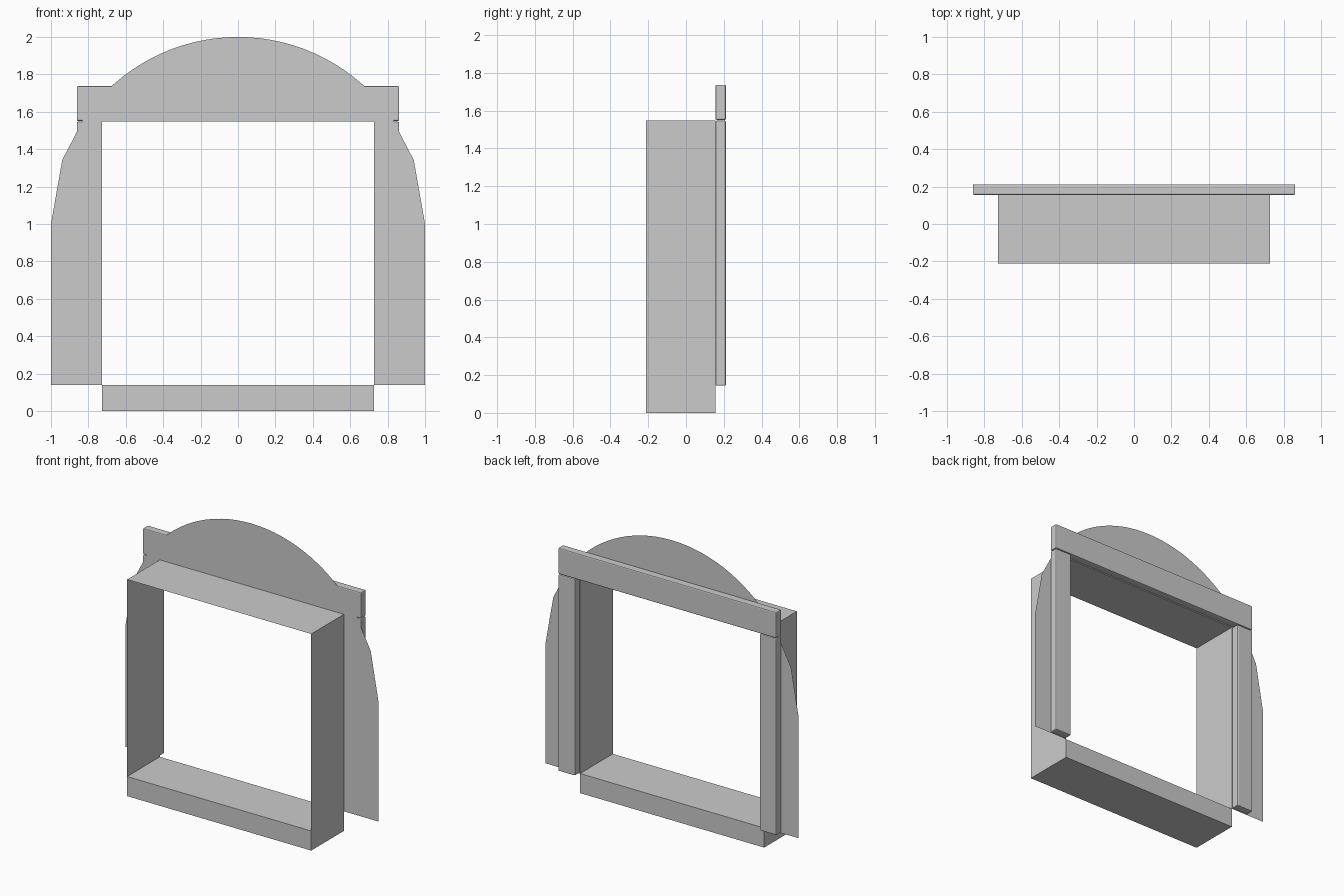
import bpy, bmesh
from math import sin, cos, radians

if "Cube" in bpy.data.objects:
    bpy.data.objects.remove(bpy.data.objects["Cube"])

W, Z0, Z1 = 0.727, 0.14, 1.547      # opening half width, bottom, top
YF, YM, YB = -0.212, 0.156, 0.212   # lining front, wall plane, trim back


def add_mesh(name, polys):
    """Object from a list of polygons, shared points welded."""
    bm = bmesh.new()
    for p in polys:
        bm.faces.new([bm.verts.new(v) for v in p])
    bmesh.ops.remove_doubles(bm, verts=bm.verts, dist=1e-5)
    me = bpy.data.meshes.new(name)
    bm.to_mesh(me)
    bm.free()
    ob = bpy.data.objects.new(name, me)
    bpy.context.collection.objects.link(ob)
    return ob


def add_box(name, x0, x1, y0, y1, z0, z1, bevel=0):
    bm = bmesh.new()
    bmesh.ops.create_cube(bm, size=1)
    for v in bm.verts:
        v.co = ((x0 + x1) / 2 + v.co.x * (x1 - x0),
                (y0 + y1) / 2 + v.co.y * (y1 - y0),
                (z0 + z1) / 2 + v.co.z * (z1 - z0))
    me = bpy.data.meshes.new(name)
    bm.to_mesh(me)
    bm.free()
    ob = bpy.data.objects.new(name, me)
    bpy.context.collection.objects.link(ob)
    if bevel:
        m = ob.modifiers.new("bevel", 'BEVEL')
        m.width, m.segments = bevel, 2
    return ob


# Thin lining of the opening: two jambs and a head
def sheet(a, b):
    return [(a[0], YF, a[1]), (b[0], YF, b[1]), (b[0], YM, b[1]), (a[0], YM, a[1])]

add_mesh("opening_lining", [sheet((-W, Z0), (-W, Z1)),
                            sheet((-W, Z1), (W, Z1)),
                            sheet((W, Z1), (W, Z0))])

# Solid sill
add_box("sill", -W, W, YF, YM, 0, Z0)


# Flat arched wall panel around the opening
def arc(deg):
    return (cos(radians(deg)), 1 + sin(radians(deg)))

right = [(W, Z0), (1, Z0), (1, 1), arc(20), arc(35), (W, Z1)]
left = [(-x, z) for x, z in reversed(right)]
top = [(W, Z1)] + [arc(35 + i * 110 / 32) for i in range(33)] + [(-W, Z1)]
add_mesh("arched_wall_panel",
         [[(x, YM, z) for x, z in p] for p in (right, left, top)])

# Bevelled trim boards on the back
for side, s in (("left", -1), ("right", 1)):
    xs = sorted((s * 0.73, s * 0.862))
    add_box("trim_" + side, *xs, YM, YB, 0.144, 1.547, 0.007)
add_box("trim_top", -0.862, 0.862, YM, YB, 1.551, 1.737, 0.007)
